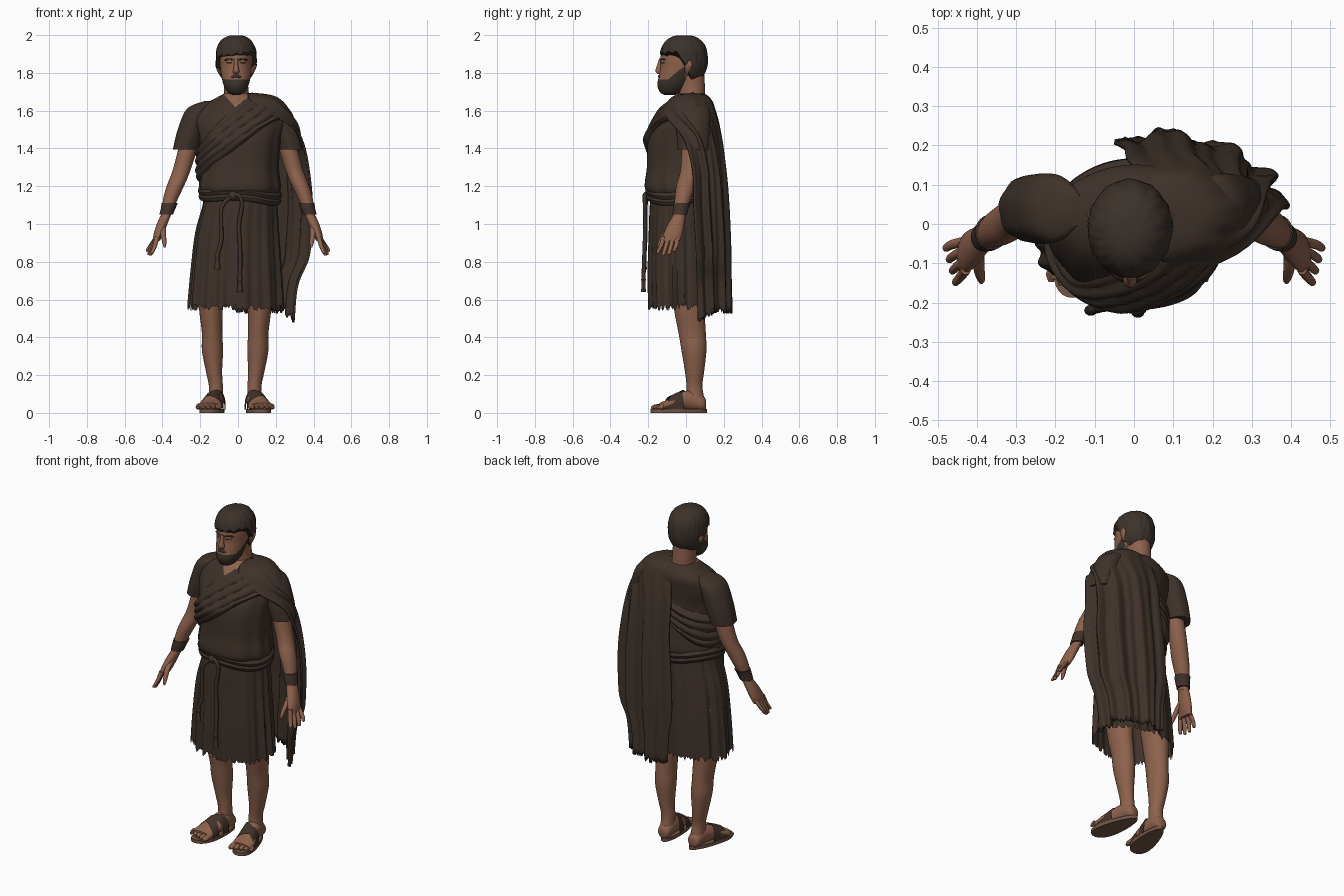
import bpy, bmesh, random
from math import sin, cos, pi, radians
from mathutils import Vector

random.seed(4)
if "Cube" in bpy.data.objects:
    bpy.data.objects.remove(bpy.data.objects["Cube"])


def material(name, r, g, b):
    m = bpy.data.materials.new(name)
    m.use_nodes = True
    m.diffuse_color = (r, g, b, 1)
    m.node_tree.nodes["Principled BSDF"].inputs["Base Color"].default_value = (r, g, b, 1)
    return m


CLOTH = material("brown cloth", .049, .032, .023)
SKIN = material("tan skin", .27, .122, .073)
HAIR = material("dark hair", .044, .031, .023)
LEATHER = material("leather", .052, .032, .023)
SOLE = material("sandal sole", .17, .09, .06)
parts = []


def finish(name, bm, *mats, rule=None):
    bmesh.ops.recalc_face_normals(bm, faces=bm.faces)
    if rule:
        for f in bm.faces:
            f.material_index = int(rule(f.calc_center_median()))
    me = bpy.data.meshes.new(name)
    bm.to_mesh(me)
    bm.free()
    for m in mats:
        me.materials.append(m)
    ob = bpy.data.objects.new(name, me)
    bpy.context.collection.objects.link(ob)
    parts.append(ob)
    return ob


def grid(name, fn, nu, nv, *mats, closed=True, caps="both", rule=None):
    """Surface from fn(u, v); u runs around, v along."""
    bm = bmesh.new()
    span = nu if closed else nu - 1
    rows = [[bm.verts.new(fn(i / span, j / (nv - 1))) for i in range(nu)] for j in range(nv)]
    for a, b in zip(rows, rows[1:]):
        for i in range(span):
            k = (i + 1) % nu
            bm.faces.new((a[i], a[k], b[k], b[i]))
    if closed and caps == "both":
        bm.faces.new(rows[0])
    if closed and caps in ("both", "top"):
        bm.faces.new(rows[-1])
    return finish(name, bm, *mats, rule=rule)


def spline(keys, t):
    """Catmull-Rom through tuples of numbers."""
    x = t * (len(keys) - 1)
    i = min(int(x), len(keys) - 2)
    f = x - i
    p0, p1, p2, p3 = (Vector(keys[max(0, min(len(keys) - 1, i + d))]) for d in (-1, 0, 1, 2))
    return p1 + f * .5 * (p2 - p0 + f * (2 * p0 - 5 * p1 + 4 * p2 - p3 + f * (3 * (p1 - p2) + p3 - p0)))


def loft(name, keys, *mats, axis="z", nu=24, nv=20, side=1, shift=0, fold=None, **kw):
    """Rings (x, y, z, radius a, radius b), level for axis z and upright for axis y."""
    def fn(u, v):
        x, y, z, a, b = spline(keys, v)
        th = 2 * pi * u
        k = fold(th, v) if fold else 1
        p = Vector((x + a * k * cos(th), y, z))
        if axis == "z":
            p.y += b * k * sin(th)
        else:
            p.z += b * k * sin(th)
        p.x = side * p.x + shift
        return p
    return grid(name, fn, nu, nv, *mats, **kw)


def cord(name, pts, r, mat):
    cu = bpy.data.curves.new(name, "CURVE")
    cu.dimensions = "3D"
    cu.bevel_depth = r
    cu.bevel_resolution = 2
    s = cu.splines.new("NURBS")
    s.points.add(len(pts) - 1)
    for p, c in zip(s.points, pts):
        p.co = (*c, 1)
    s.use_endpoint_u = True
    s.order_u = 3
    cu.materials.append(mat)
    ob = bpy.data.objects.new(name, cu)
    bpy.context.collection.objects.link(ob)


def frayed(ob, level, depth):
    """Ragged hem: pull the lowest vertices down at random."""
    for v in ob.data.vertices:
        if v.co.z < level:
            v.co.z -= random.random() * depth


# Tunic: blouse and skirt
TORSO = [(.01, -.03, 1.14, .19, .15), (.01, -.037, 1.19, .214, .184), (.01, -.035, 1.3, .205, .175),
         (.01, -.033, 1.45, .215, .168), (.01, -.005, 1.55, .235, .148), (.005, .02, 1.62, .20, .13),
         (0, .03, 1.665, .12, .10), (-.005, .03, 1.69, .07, .07)]
loft("tunic_top", TORSO, CLOTH, SKIN, nu=144, nv=110,
     fold=lambda th, v: 1 + .022 * (1 - v) * sin(9 * th + 3 * sin(2 * th)),
     rule=lambda c: c.y < .02 and c.z > 1.605 + 1.1 * abs(c.x + .002))


def skirt_fold(th, v):
    return 1 + (1 - .75 * v) * (.035 * sin(13 * th + 2 * sin(3 * th)) + .02 * sin(23 * th + 1))


skirt = loft("skirt", [(-.012, -.025, .575, .247, .172), (-.01, -.028, .75, .235, .172),
                       (-.005, -.03, .95, .218, .165), (.01, -.03, 1.1, .195, .16),
                       (.01, -.03, 1.18, .185, .15)], CLOTH,
             nu=180, nv=26, fold=skirt_fold, caps="top")
frayed(skirt, .58, .035)

# Short sleeves, arms, cuffs and hands
for s, word in ((-1, "right"), (1, "left")):
    loft(word + "_sleeve", [(.15, .035, 1.65, .03, .04), (.205, .04, 1.61, .065, .085),
                            (.245, .04, 1.5, .074, .088), (.278, .038, 1.395, .066, .08)], CLOTH,
         side=s, nu=36, fold=lambda th, v: 1 + .03 * v * sin(7 * th))
    loft(word + "_arm", [(.24, .035, 1.5, .05, .055), (.268, .03, 1.39, .05, .054),
                         (.30, .02, 1.28, .047, .05), (.328, .0, 1.21, .046, .05),
                         (.355, -.015, 1.14, .040, .044), (.377, -.032, 1.065, .028, .033),
                         (.385, -.038, 1.035, .026, .034)], SKIN, side=s)
    loft(word + "_wrist_cuff", [(.362, -.02, 1.11, .043, .045), (.369, -.027, 1.085, .039, .042),
                                (.38, -.033, 1.05, .036, .038)], LEATHER, side=s, nv=8)
    loft(word + "_palm", [(.383, -.036, 1.045, .027, .033), (.402, -.052, 1.0, .028, .043),
                          (.42, -.068, .95, .026, .05), (.433, -.08, .91, .018, .048)], SKIN, side=s)
    for i in range(4):
        y, drop = -.116 + .024 * i, (.01, 0, .004, .022)[i]
        tip = -.148 + .029 * i
        x = .44 + .008 * i
        loft(word + "_finger", [(.428, y, .935, .013, .013), (x, (y + tip) / 2, .885, .012, .012),
                                (x + .014, tip, .84 + drop, .010, .010),
                                (x + .015, tip, .832 + drop, .005, .005)], SKIN, side=s, nu=10, nv=10)
    loft(word + "_thumb", [(.398, -.07, .99, .018, .02), (.396, -.108, .95, .015, .016),
                           (.39, -.137, .90, .011, .012), (.388, -.147, .875, .005, .006)],
         SKIN, side=s, nu=12, nv=12)

    # Legs and sandals, mirrored about the hips
    hip = dict(side=s, shift=-.015)
    loft(word + "_leg", [(.115, .0, .85, .085, .09), (.125, .01, .66, .072, .087), (.128, .018, .54, .062, .08),
                         (.122, .033, .42, .054, .072), (.12, .042, .33, .056, .066),
                         (.112, .045, .22, .043, .051), (.102, .045, .14, .037, .042),
                         (.102, .05, .06, .038, .05)], SKIN, nv=40, nu=28, **hip)
    loft(word + "_foot", [(.10, .105, .045, .02, .025), (.10, .09, .05, .037, .04),
                          (.103, .03, .067, .044, .055), (.115, -.04, .058, .053, .044),
                          (.13, -.10, .042, .062, .028), (.138, -.14, .034, .062, .019)],
         SKIN, axis="y", **hip)
    for i in range(5):
        x, front = .086 + .027 * i, -.184 + .009 * i
        w = .017 if i == 0 else .013
        loft(word + "_toe", [(x, -.12, .034, w, .016), (x + .002, front + .018, .031, w, .013),
                             (x + .002, front, .028, w * .5, .006)], SKIN, axis="y", nu=12, nv=8, **hip)

    def sole(u, v, s=s):
        th = 2 * pi * u
        y = -.038 + .15 * sin(th)
        half = .058 - .12 * (y + .038)
        mid = .116 - .17 * (y + .038)
        return (s * (mid + half * cos(th) * (1.15 - .15 * cos(th) ** 2)) - .015, y, .02 * v)
    grid(word + "_sandal_sole", sole, 40, 2, SOLE)

    # Two broad crossed straps over the instep
    for k, y0 in ((.5, -.065), (-.5, -.045)):
        def strap(u, v, s=s, k=k, y0=y0):
            th = pi * u
            y = y0 + k * .06 * cos(th) + (v - .5) * .048
            mid = .115 - .22 * (y + .04)
            half = .058 - .08 * (y + .04)
            top = .093 + .46 * (y + .04)
            return (s * (mid + half * cos(th)) - .015, y, .018 + top * sin(th) ** .7)
        grid(word + "_instep_strap", strap, 24, 6, LEATHER, closed=False)


# Diagonal mantle band wrapped around the torso
def torso_at(z):
    for a, b in zip(TORSO, TORSO[1:]):
        if z <= b[2]:
            return Vector(a).lerp(Vector(b), max(0, (z - a[2]) / (b[2] - a[2])))
    return Vector(TORSO[-1])


def band(u, v):
    th = 2 * pi * u
    z = 1.47 + .15 * cos(th) - .05 * sin(th) + (v - .5) * (.2 + .03 * sin(3 * th))
    z = min(z, 1.688)
    x, y, _, a, b = torso_at(z)
    out = -.012 + .032 * min(1, 5 * v, 5 * (1 - v)) + .011 * abs(sin(4.5 * pi * v + .8 * sin(2 * th)))
    return (x + (a + out) * cos(th), y + (b + out) * sin(th), z)


grid("mantle_band", band, 90, 34, CLOTH, caps="none")

# Mantle hanging from the left shoulder: x, y, z, radii, start and end angle
MANTLE = [(.075, .035, 1.695, .004, .004, -120, 150), (.085, .025, 1.675, .115, .095, -105, 130),
          (.08, .02, 1.6, .195, .138, -75, 115), (.06, .02, 1.48, .265, .165, -18, 108),
          (.06, .02, 1.3, .305, .185, 3, 106), (.06, .02, 1.1, .325, .20, 5, 108),
          (.06, .02, .9, .322, .208, 8, 110), (.06, .02, .8, .308, .21, 9, 110),
          (.06, .02, .7, .26, .212, 10, 110), (.06, .02, .555, .242, .215, 12, 110)]


def drape(u, v):
    x, y, z, a, b, a0, a1 = spline(MANTLE, v)
    th = radians(a0 + (a1 - a0) * u)
    k = 1 + min(1, 2 * v) * (.055 * sin(27 * u + 2 * sin(4 * u)) + .025 * sin(53 * u + 3 * v))
    z -= .055 * max(0, 1 - 4 * u) * max(0, v - .8) * 5
    return (x + a * k * cos(th), y + b * k * sin(th), z)


mantle = grid("shoulder_mantle", drape, 110, 50, CLOTH, closed=False)
frayed(mantle, .56, .03)
mantle.modifiers.new("thickness", "SOLIDIFY").thickness = .012

# Rope belt with knot and hanging tails
for z, dr in ((1.135, .0), (1.165, .004)):
    def belt(u, v, z=z, dr=dr):
        th, ph = 2 * pi * u, 2 * pi * v
        r = .010 + dr + .016 * cos(ph)
        return (.01 + (.193 + r) * cos(th), -.03 + (.155 + r) * sin(th),
                z + .02 * sin(ph) - .012 * cos(th) + .008 * sin(3 * th))
    grid("belt", belt, 64, 10, CLOTH, caps="none")
cord("belt_loop", [(-.02, -.205, 1.15), (-.09, -.215, 1.12), (-.09, -.215, 1.0), (-.085, -.215, .9),
                   (-.11, -.22, .84)], .011, CLOTH)
cord("belt_tail", [(-.04, -.205, 1.14), (-.01, -.22, 1.17), (.03, -.218, 1.12), (0, -.215, 1.0),
                   (.015, -.22, .85), (.01, -.225, .72)], .011, CLOTH)
for x, y, z in ((-.11, -.22, .85), (.01, -.225, .73)):
    loft("belt_tassel", [(x, y, z, .009, .009), (x, y, z - .025, .015, .013), (x, y, z - .04, .011, .01),
                         (x, y, z - .09, .017, .014)], CLOTH, nu=10, nv=10)
bm = bmesh.new()
bmesh.ops.create_uvsphere(bm, u_segments=14, v_segments=10, radius=.027)
bmesh.ops.translate(bm, verts=bm.verts, vec=(-.025, -.2, 1.15))
finish("belt_knot", bm, CLOTH)

# Neck, head with beard by rule, and features
loft("neck", [(-.005, .035, 1.6, .085, .075), (-.007, .032, 1.67, .068, .07), (-.01, .028, 1.73, .064, .072),
              (-.01, .022, 1.8, .064, .074)], SKIN)
loft("head", [(-.01, -.085, 1.683, .02, .03), (-.01, -.08, 1.698, .045, .058), (-.01, -.07, 1.735, .066, .082),
              (-.01, -.052, 1.78, .077, .092), (-.01, -.03, 1.83, .084, .106), (-.01, -.02, 1.88, .088, .115),
              (-.01, -.012, 1.93, .085, .11), (-.01, -.01, 1.97, .06, .08)], SKIN, HAIR, nu=72, nv=72,
     rule=lambda c: c.z < 1.762 + .8 * max(0, c.y + .1) and c.y < -.005)
loft("nose", [(-.01, -.132, 1.875, .01, .01), (-.01, -.138, 1.84, .011, .016), (-.01, -.143, 1.81, .017, .02),
              (-.01, -.138, 1.795, .014, .012)], SKIN, nu=14, nv=10)
cord("moustache", [(-.055, -.115, 1.762), (-.03, -.136, 1.779), (-.01, -.141, 1.782),
                   (.01, -.136, 1.779), (.035, -.115, 1.762)], .009, HAIR)
for s in (-1, 1):
    cord("eyebrow", [(-.01 + s * x, y, z) for x, y, z in
                     ((.014, -.133, 1.868), (.035, -.128, 1.876), (.058, -.108, 1.868))], .005, HAIR)
    cord("eye", [(-.01 + s * x, y, 1.852) for x, y in ((.022, -.131), (.035, -.126), (.05, -.113))], .003, HAIR)
    loft("ear", [(.084, .006, 1.795, .006, .008), (.09, .01, 1.815, .011, .016),
                 (.096, .014, 1.84, .014, .022), (.096, .014, 1.862, .008, .014)],
         SKIN, side=s, shift=-.01, nu=12, nv=12)


# Hair cap: short over the forehead, cut around the ears, long at the nape
def hair(u, v):
    th = 2 * pi * u
    f = min(1, max(0, .62 - sin(th)))
    low = 1.75 + .15 * f * f * (3 - 2 * f) + .006 * sin(15 * th) + .012 * cos(th) * f
    h = (low + (1.999 - low) * sin(v * pi / 2) - 1.872) / .128
    r = max(.02, 1 - abs(h) ** 2.5) ** (1 / 2.5) * (1 + .014 * sin(11 * th + 9 * v) + .008 * sin(23 * th - 12 * v))
    return (-.01 + .108 * r * cos(th), -.012 + .126 * r * sin(th), 1.872 + .128 * h)


grid("hair", hair, 96, 28, HAIR)

# Smooth shading with sharp edges kept
bpy.ops.object.select_all(action="DESELECT")
for ob in parts:
    ob.select_set(True)
bpy.context.view_layer.objects.active = parts[0]
bpy.ops.object.shade_smooth_by_angle(angle=radians(40))
